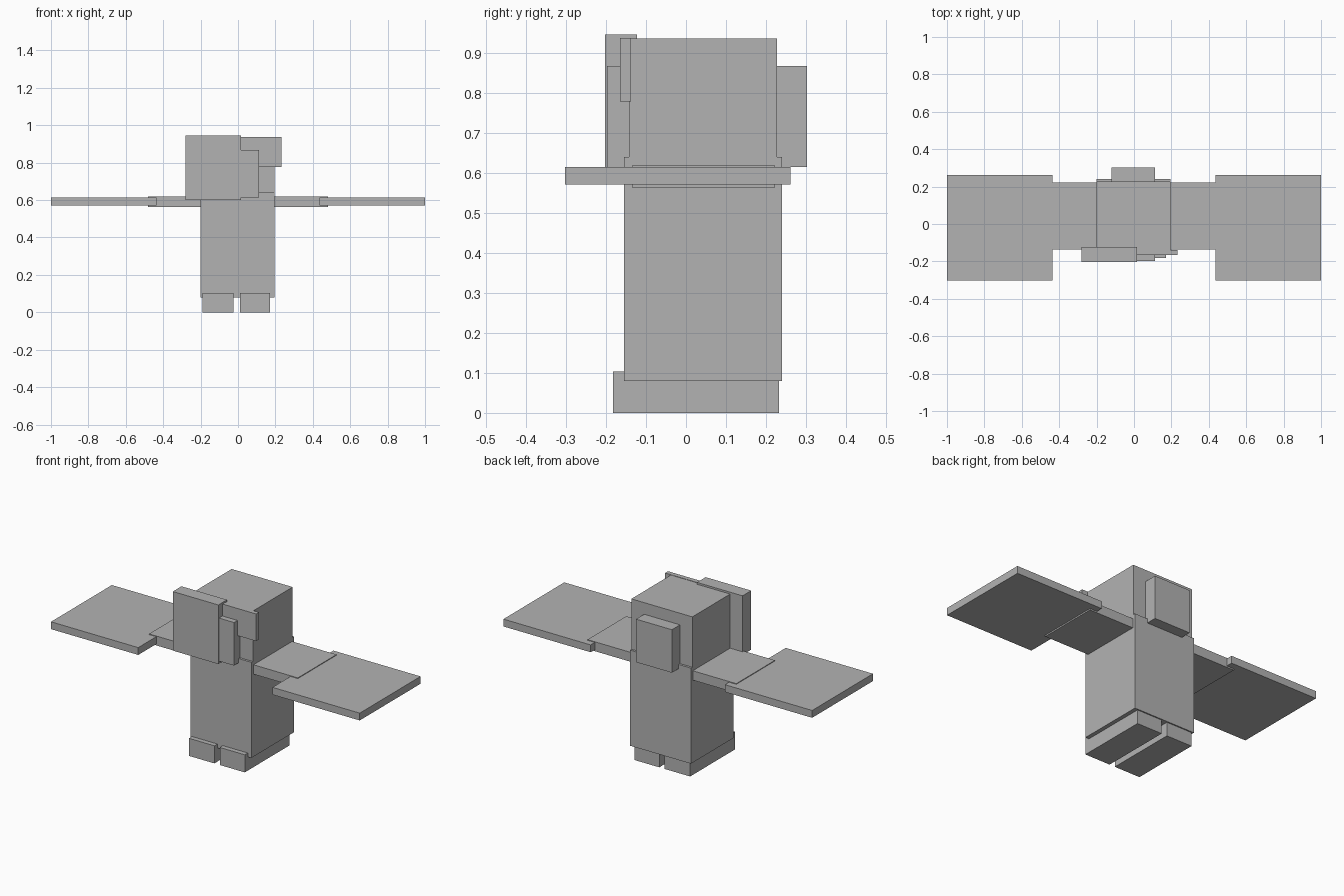
import bpy
import bmesh
from mathutils import Vector

default_cube = bpy.data.objects.get("Cube")
if default_cube:
    bpy.data.objects.remove(default_cube, do_unlink=True)

# One plain grey for the whole figure
GREY = (0.45, 0.45, 0.45, 1.0)
grey = bpy.data.materials.new("plain grey")
grey.use_nodes = True
grey.diffuse_color = GREY
grey.node_tree.nodes["Principled BSDF"].inputs["Base Color"].default_value = GREY


def box(name, x, y, z):
    """Axis-aligned box from (min, max) ranges, origin at its centre."""
    low, high = (Vector(corner) for corner in zip(x, y, z))
    bm = bmesh.new()
    bmesh.ops.create_cube(bm, size=1)
    bmesh.ops.scale(bm, vec=high - low, verts=bm.verts)
    mesh = bpy.data.meshes.new(name)
    bm.to_mesh(mesh)
    bm.free()
    mesh.materials.append(grey)
    obj = bpy.data.objects.new(name, mesh)
    obj.location = (low + high) / 2
    bpy.context.collection.objects.link(obj)
    return obj


# Body and head
WIDTH = (-0.2, 0.195)
box("body", WIDTH, (-0.155, 0.24), (0.08, 0.64))
box("head", WIDTH, (-0.142, 0.227), (0.6, 0.935))

# Face: a large and a small eye plate, and the beak block
box("large_eye", (-0.28, 0.015), (-0.203, -0.123), (0.6, 0.946))
box("small_eye", (0.0, 0.232), (-0.165, -0.138), (0.778, 0.937))
BEAK_X, BEAK_Z = (-0.12, 0.112), (0.615, 0.867)
box("beak", BEAK_X, (-0.197, -0.12), BEAK_Z)

# Block on the back of the head
box("back_block", BEAK_X, (0.2, 0.302), BEAK_Z)

# Feet
for side, x in (("right", (-0.19, -0.025)), ("left", (0.01, 0.172))):
    box(side + "_foot", x, (-0.183, 0.233), (0, 0.103))

# Wings: narrow inner part and wide outer panel on each side
for side, s in (("right", -1), ("left", 1)):
    inner = sorted((s * 0.1, s * 0.482))
    outer = sorted((s * 0.435, s * 1.0))
    box(side + "_inner_wing", inner, (-0.135, 0.223), (0.563, 0.618))
    box(side + "_outer_wing", outer, (-0.302, 0.261), (0.571, 0.614))
